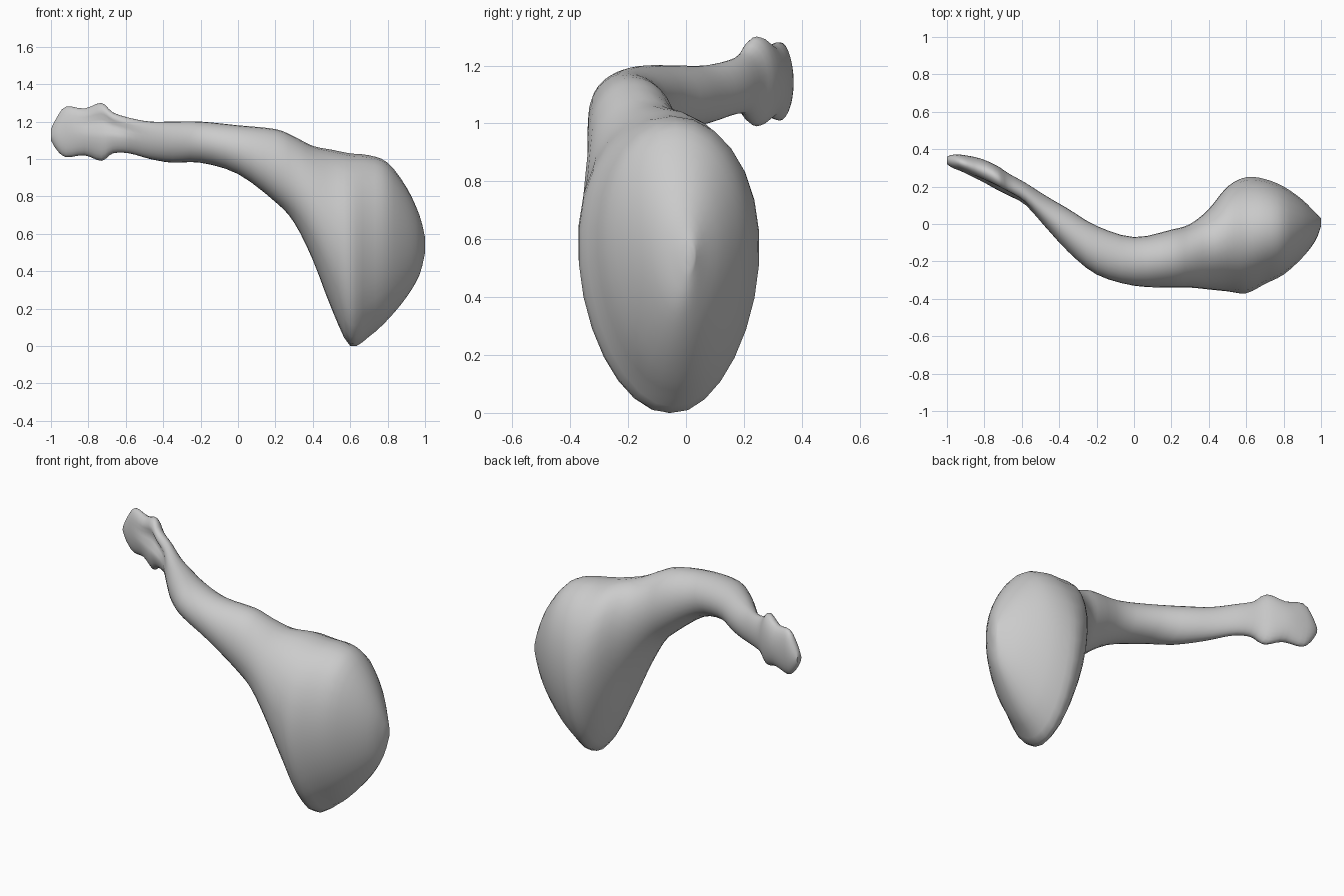
import bpy
import bmesh
import math

cube = bpy.data.objects.get("Cube")
if cube:
    bpy.data.objects.remove(cube, do_unlink=True)

SIDES = 28
STEPS = 3

# Stations along the body: x, bottom, top, front edge, back edge
STATIONS = [
    (-1, 1.1, 1.16, .32, .36), (-.97, 1.05, 1.22, .3, .37),
    (-.92, 1.01, 1.28, .28, .37), (-.82, 1.02, 1.27, .23, .35),
    (-.73, .99, 1.3, .18, .31), (-.67, 1.03, 1.25, .15, .27),
    (-.58, 1.03, 1.22, .1, .22), (-.47, 1, 1.2, -.02, .15),
    (-.35, .98, 1.2, -.15, .08), (-.2, .98, 1.2, -.27, -.01),
    (0, .92, 1.18, -.33, -.07), (.2, .77, 1.16, -.34, -.03),
    (.3, .66, 1.12, -.34, 0), (.4, .46, 1.07, -.35, .08),
    (.5, .2, 1.05, -.36, .2), (.6, 0, 1.03, -.37, .25),
    (.7, .05, 1.02, -.32, .24), (.8, .14, .98, -.27, .2),
    (.9, .26, .85, -.18, .13), (.97, .38, .7, -.09, .06),
    (1, .5, .58, -.01, .03),
]


def blend(a, b, c, d, t):
    """Smooth interpolation between b and c."""
    return b + .5 * t * (c - a + t * (2 * a - 5 * b + 4 * c - d
                                      + t * (3 * (b - c) + d - a)))


def refined(stations):
    last = len(stations) - 1
    for i in range(last):
        group = [stations[min(max(i + k, 0), last)] for k in (-1, 0, 1, 2)]
        for step in range(STEPS):
            yield [blend(*values, step / STEPS) for values in zip(*group)]
    yield stations[last]


def section(bm, station):
    """Closed ring, egg-shaped in the bulb and grooved at the tail."""
    x, low, high, front, back = station
    egg = .12 * min(max((x - .3) / .3, 0), 1)
    groove = .035 * math.exp(-((x + .7) / .12) ** 2)
    ring = []
    for i in range(SIDES):
        angle = math.tau * i / SIDES
        side, rise = math.cos(angle), math.sin(angle)
        y = (front + back) / 2 + (back - front) / 2 * side * (1 + egg * rise)
        if side < 0:
            y += groove * math.exp(-((rise - .35) / .25) ** 2)
        z = (low + high) / 2 + (high - low) / 2 * rise
        ring.append(bm.verts.new((x, y, max(z, 0))))
    return ring


def loft(name, stations, material):
    bm = bmesh.new()
    rings = [section(bm, s) for s in refined(stations)]
    for a, b in zip(rings, rings[1:]):
        for i in range(SIDES):
            j = (i + 1) % SIDES
            bm.faces.new((a[i], a[j], b[j], b[i]))
    bm.faces.new(rings[0])
    bm.faces.new(rings[-1])
    bmesh.ops.recalc_face_normals(bm, faces=bm.faces)
    mesh = bpy.data.meshes.new(name)
    bm.to_mesh(mesh)
    bm.free()
    mesh.materials.append(material)
    obj = bpy.data.objects.new(name, mesh)
    bpy.context.collection.objects.link(obj)
    return obj


# Single plain grey surface
grey = bpy.data.materials.new("light grey")
grey.use_nodes = True
color = (.6, .6, .6, 1)
grey.diffuse_color = color
grey.node_tree.nodes["Principled BSDF"].inputs["Base Color"].default_value = color

# Curved body with a tapering tail and a pointed bulb
body = loft("curved_body", STATIONS, grey)
bpy.ops.object.select_all(action="DESELECT")
body.select_set(True)
bpy.context.view_layer.objects.active = body
bpy.ops.object.shade_smooth_by_angle(angle=math.radians(50))
